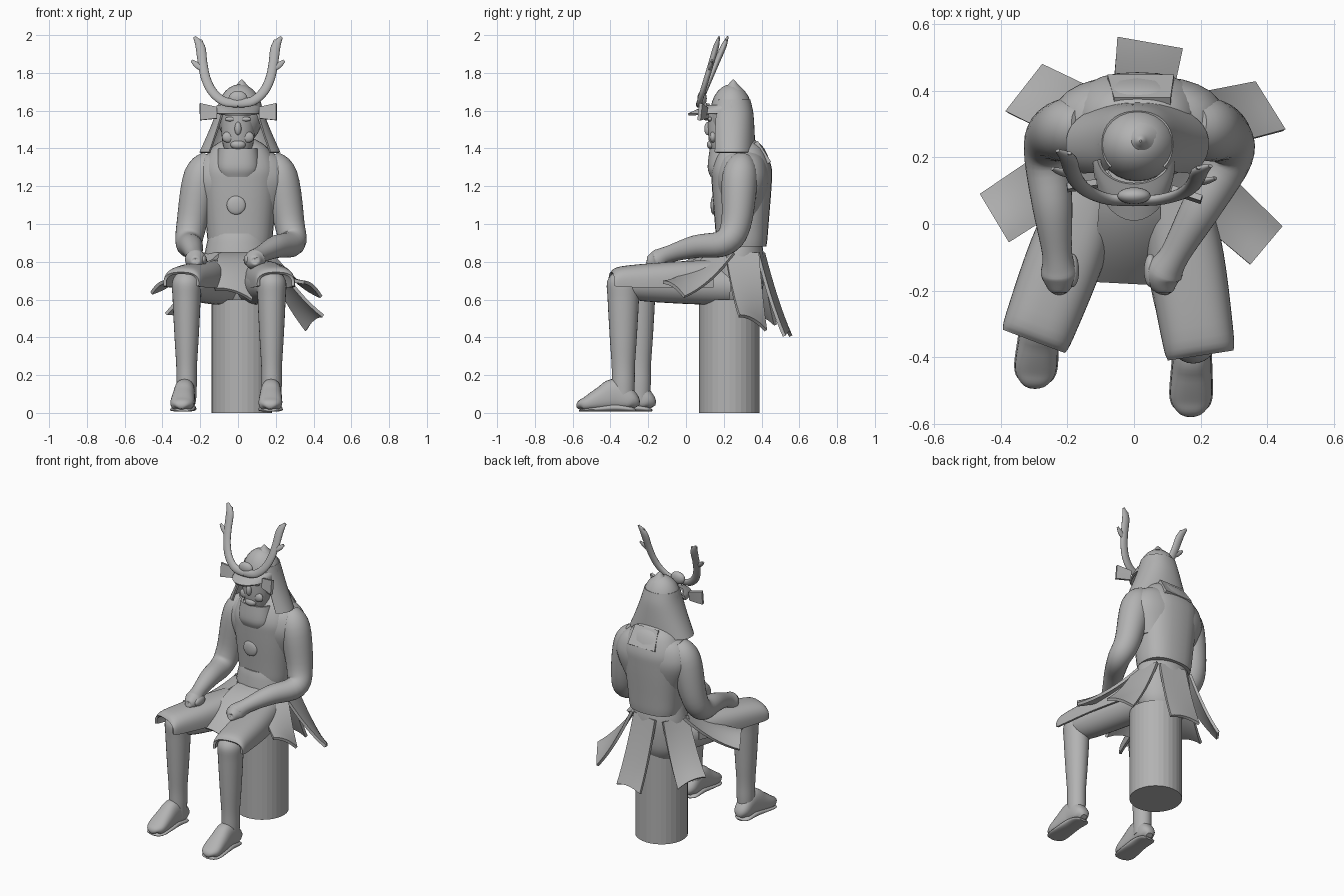
import bpy, bmesh, math
from mathutils import Vector

if "Cube" in bpy.data.objects:
    bpy.data.objects.remove(bpy.data.objects["Cube"])

grey = bpy.data.materials.new("plain_grey")
grey.use_nodes = True
grey.diffuse_color = (.45, .45, .45, 1)
grey.node_tree.nodes["Principled BSDF"].inputs["Base Color"].default_value = grey.diffuse_color


def finish(name, bm, thickness=0, sharp_angle=40):
    """Turn a bmesh into a shaded object, giving open shells a thickness."""
    bmesh.ops.recalc_face_normals(bm, faces=bm.faces)
    if thickness:
        bmesh.ops.solidify(bm, geom=bm.faces[:], thickness=thickness)
        bmesh.ops.recalc_face_normals(bm, faces=bm.faces)
    mesh = bpy.data.meshes.new(name)
    bm.to_mesh(mesh)
    bm.free()
    for face in mesh.polygons:
        face.use_smooth = True
    mesh.set_sharp_from_angle(angle=math.radians(sharp_angle))
    mesh.materials.append(grey)
    bpy.context.collection.objects.link(bpy.data.objects.new(name, mesh))


def smooth_keys(keys, steps=5):
    """Interpolate key tuples with a spline through every key."""
    padded = [keys[0], *keys, keys[-1]]
    result = []
    for before, start, end, after in zip(padded, padded[1:], padded[2:], padded[3:]):
        for step in range(steps):
            t = step / steps
            result.append([b + t * ((c - a) + t * ((2 * a - 5 * b + 4 * c - d)
                                                   + t * (3 * (b - c) + d - a))) / 2
                           for a, b, c, d in zip(before, start, end, after)])
    return result + [list(keys[-1])]


def tube(name, keys, power=2, arc=None, thickness=0, side=(1, 0, 0), segments=28):
    """Sweep an ellipse along keys of x, y, z, width and depth; an arc leaves it open."""
    path = smooth_keys(keys)
    centres = [Vector(key[:3]) for key in path]
    start, end = [math.radians(angle) for angle in arc or (0, 360)]
    count = segments + 1 if arc else segments
    bm = bmesh.new()
    rings = []
    for i, (centre, key) in enumerate(zip(centres, path)):
        tangent = (centres[min(i + 1, len(path) - 1)] - centres[max(i - 1, 0)]).normalized()
        across = Vector(side)
        across = (across - tangent * across.dot(tangent)).normalized()
        outward = tangent.cross(across)
        width, depth = [max(radius, .002) for radius in key[3:]]
        ring = []
        for j in range(count):
            angle = start + (end - start) * j / segments
            c, s = [math.copysign(abs(f) ** (2 / power), f)
                    for f in (math.cos(angle), math.sin(angle))]
            ring.append(bm.verts.new(centre + across * c * width + outward * s * depth))
        rings.append(ring)
    for lower, upper in zip(rings, rings[1:]):
        for j in range(segments):
            k = (j + 1) % count
            bm.faces.new((lower[j], lower[k], upper[k], upper[j]))
    if not arc:
        bm.faces.new(rings[0])
        bm.faces.new(rings[-1])
    finish(name, bm, thickness)


def column(name, x, y, profile, flatness=1, **options):
    """Upright tube from rows of height and half width."""
    tube(name, [(x, y, z, width, width * flatness) for z, width in profile], **options)


def limb(name, start, end, profile, **options):
    """Straight tube from rows of position along it, width and depth."""
    start, end = Vector(start), Vector(end)
    tube(name, [(*start.lerp(end, t), width, depth) for t, width, depth in profile], **options)


def plate(name, corners, sag=0, arch=0, thickness=.018, cells=8):
    """Curved panel; corners run along the top edge, then back along the bottom."""
    top_start, top_end, bottom_end, bottom_start = map(Vector, corners)
    bm = bmesh.new()
    grid = []
    for i in range(cells + 1):
        v = i / cells
        row = []
        for j in range(cells + 1):
            u = j / cells
            spot = top_start.lerp(top_end, u).lerp(bottom_start.lerp(bottom_end, u), v)
            spot.z += 4 * (arch * u * (1 - u) * v - sag * v * (1 - v))
            row.append(bm.verts.new(spot))
        grid.append(row)
    for upper, lower in zip(grid, grid[1:]):
        for j in range(cells):
            bm.faces.new((upper[j], upper[j + 1], lower[j + 1], lower[j]))
    finish(name, bm, thickness)


def ball(name, centre, size):
    bm = bmesh.new()
    bmesh.ops.create_uvsphere(bm, u_segments=24, v_segments=14, radius=1)
    bmesh.ops.scale(bm, verts=bm.verts, vec=size)
    bmesh.ops.translate(bm, verts=bm.verts, vec=centre)
    finish(name, bm)


# Stool
bm = bmesh.new()
bmesh.ops.create_cone(bm, cap_ends=True, segments=32, radius1=.16, radius2=.16, depth=.6)
bmesh.ops.translate(bm, verts=bm.verts, vec=(.02, .23, .3))
finish("stool", bm, sharp_angle=5)

# Torso
column("hips", 0, .27, [(.57, .13), (.65, .17), (.8, .18), (.9, .165), (.95, .15)], .8)
column("cuirass", .01, .295, [(.88, .165), (.92, .172), (1, .18), (1.2, .2), (1.3, .2), (1.4, .15), (1.45, .08)],
       .79, power=2.5)
column("shoulders", .015, .3, [(1.05, .19), (1.2, .255), (1.29, .25), (1.36, .2), (1.4, .1)], .56, power=2.5)
ball("chest_boss", (-.01, .145, 1.1), (.05, .015, .05))
plate("back_pad", [(-.06, .38, 1.44), (.11, .38, 1.44), (.12, .45, 1.33), (-.08, .45, 1.33)], thickness=.03)

# Skirt panels fan out from the waist: direction, reach, hem height, half width, hem tilt and twist, sag
waist = Vector((0, .27, 0))
for name, direction, reach, hem, half_width, tilt, twist, sag in (
        ("front_skirt", 267, .45, .63, .1, .03, 0, -.04),
        ("right_skirt", 211, .49, .67, .085, -.03, 0, .03),
        ("left_skirt", 320, .52, .66, .075, .04, 0, .03),
        ("right_rear_skirt", 157, .36, .5, .09, -.03, -15, .03),
        ("left_rear_skirt", 12, .42, .48, .085, .04, 20, .03),
        ("rear_skirt", 80, .28, .41, .1, 0, 0, .03)):
    angle = math.radians(direction)
    out = Vector((math.cos(angle), math.sin(angle), 0))
    across = Vector((-out.y, out.x, 0))
    swing = angle + math.radians(twist)
    edge = Vector((-math.sin(swing), math.cos(swing), 0)) * half_width - Vector((0, 0, tilt))
    upper = waist + Vector((out.x * .165, out.y * .135, .85))
    lower = waist + out * reach + Vector((0, 0, hem))
    plate(name, [upper - across * .09, upper + across * .09, lower + edge, lower - edge],
          sag=sag, arch=.02)

# Arms resting on the thighs: rows of depth, height, thickness
arm_rows = [(.3, 1.34, .06), (.285, 1.25, .094), (.265, 1, .08), (.2, .9, .07),
            (.05, .88, .06), (-.09, .84, .045), (-.15, .81, .055), (-.2, .8, .03), (-.21, .8, .01)]
for label, shoulder, elbow, hand in (("right", -.14, -.26, -.225), ("left", .17, .287, .09)):
    keys = []
    for y, z, radius in arm_rows:
        if y < .2:
            x = elbow + (hand - elbow) * min(1, (.2 - y) / .35)
        else:
            x = shoulder + (elbow - shoulder) * math.sqrt((1.34 - z) / .44)
        keys.append((x, y, z, radius, radius))
    tube(label + "_arm", keys, side=(1, .3, 0))
    ball(label + "_thumb", (hand - math.copysign(.04, hand), -.14, .81), (.02, .05, .03))

# Legs: the right one is drawn further back
foot_rows = [(0, .02, .02), (.08, .05, .05), (.35, .055, .085), (.6, .06, .065),
             (.85, .062, .04), (.97, .045, .028), (1, .01, .01)]
for label, sign, knee, toe, back in (("right", -1, -.272, -.3, .085), ("left", 1, .178, .17, 0)):
    limb(label + "_thigh", (sign * .08, .22, .67), (knee, back - .38, .69),
         [(0, .1, .1), (.4, .1, .1), (.8, .09, .09), (.95, .06, .06), (1, .01, .01)])
    column(label + "_shin", knee, back - .332,
           [(.06, .05), (.15, .054), (.25, .055), (.4, .064), (.6, .074), (.7, .075), (.76, .03)], 1.12)
    for part, widen, squash in (("foot", 0, 1), ("sole", .003, .25)):
        tube(f"{label}_{part}", [(knee + (toe - knee) * t, back - .265 - .3 * t,
                                  (height + .005) * squash + .005, width + widen, height * squash)
                                 for t, width, height in foot_rows], power=2.4)
    limb(label + "_thigh_guard", (sign * .12, .13, .69),
         (knee * 1.07 + sign * .01, back / 2 - .395, .685),
         [(0, .1, .12), (.45, .115, .11), (.9, .108, .09), (1, .1, .06)],
         power=2.6, arc=(-8, 188), thickness=.015)

# Head and face mask
column("head", 0, .2, [(1.36, .06), (1.45, .085), (1.6, .09)], .95)
ball("nose", (0, .115, 1.505), (.018, .018, .035))
ball("chin", (0, .135, 1.42), (.04, .025, .025))
for label, sign in (("right", -1), ("left", 1)):
    ball(label + "_cheek", (sign * .05, .143, 1.46), (.035, .018, .03))
    ball(label + "_brow", (sign * .04, .127, 1.555), (.03, .012, .012))
column("throat_guard", 0, .22, [(1.25, .1), (1.3, .117), (1.4, .105)], .9,
       power=2.6, arc=(-172, -8), thickness=.015)

# Helmet
ball("helmet_bowl", (.01, .24, 1.58), (.122, .113, .16))
column("helmet_knob", .02, .25, [(1.71, .055), (1.74, .025), (1.755, .013), (1.765, .003)])
limb("neck_guard", (.01, .24, 1.66), (.01, .24, 1.38),
     [(0, .107, .1), (.25, .127, .116), (.6, .165, .123), (1, .215, .127)],
     power=2.2, arc=(-222, 42), thickness=.012)
limb("visor", (0, .2, 1.63), (0, .2, 1.585), [(0, .11, .08), (.4, .122, .13), (1, .125, .19)],
     arc=(5, 175), thickness=.012)
for label, sign, back in (("right", -1, .035), ("left", 1, 0)):
    plate(label + "_side_flap", [(sign * .11, .1 + back / 2, 1.62), (sign * .2, .07 + back, 1.64),
                                 (sign * .2, .06 + back, 1.55), (sign * .11, .09 + back / 2, 1.56)])

# Antler crest, with a lean of its own on each side
ball("crest_boss", (0, .085, 1.665), (.05, .025, .04))
antler_parts = {"stem": [(0, 1.64), (.075, 1.65), (.135, 1.7), (.17, 1.77), (.187, 1.85), (.2, 1.94), (.23, 1.99)],
                "prong": [(.18, 1.82), (.215, 1.84), (.245, 1.865)],
                "tip": [(.195, 1.91), (.2, 1.95), (.195, 1.975)]}
for label, sign, lean in (("right", -1, .43), ("left", 1, .3)):
    for part, points in antler_parts.items():
        thick = .025 if part == "stem" else .017
        radii = [thick] * (len(points) - 1) + [.008]
        tube(f"{label}_antler_{part}",
             [(sign * x, .07 + lean * (z - 1.64), z, radius * .6, radius)
              for (x, z), radius in zip(points, radii)], side=(0, 1, -lean), segments=16)
